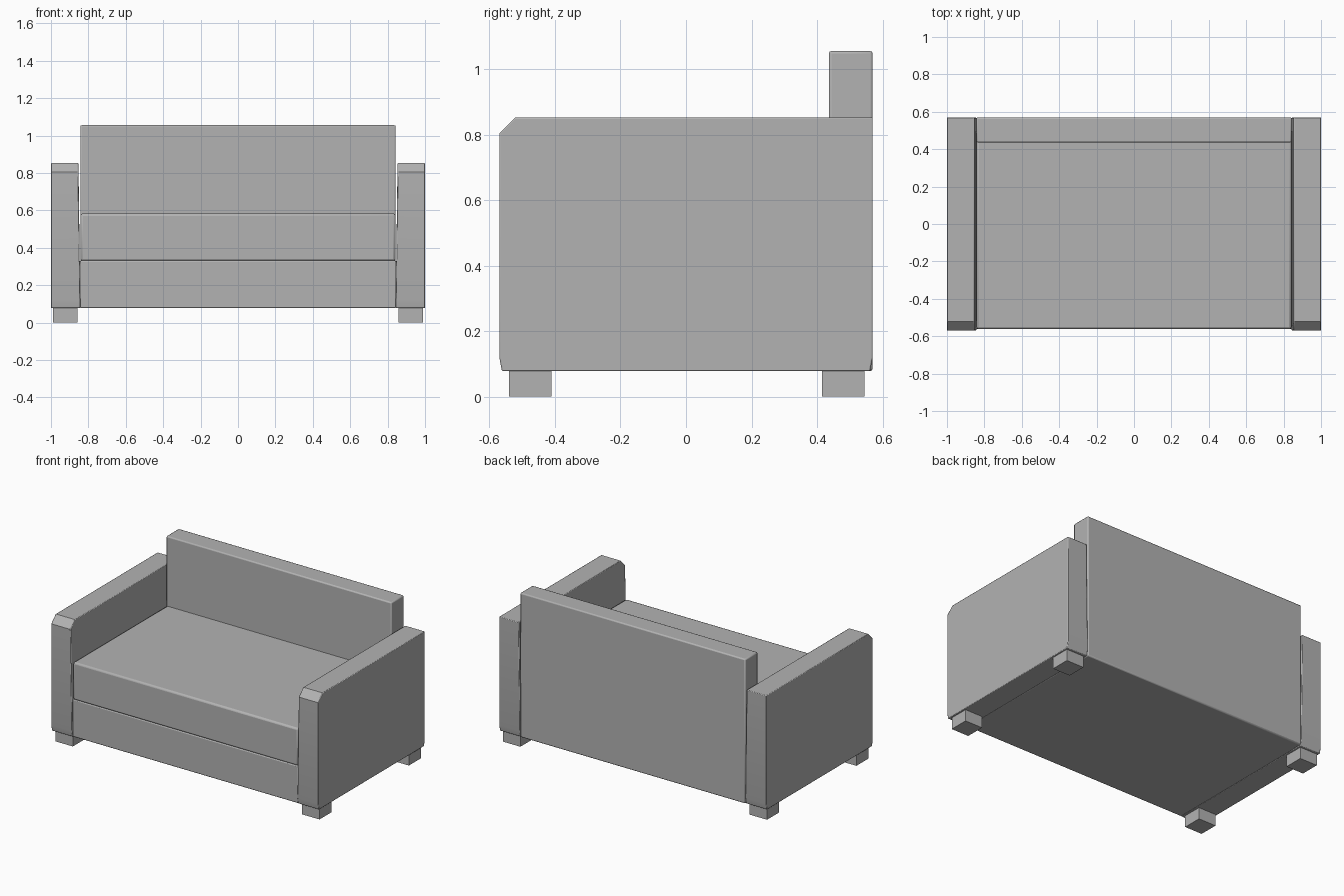
import bpy, bmesh, math

cube = bpy.data.objects.get("Cube")
if cube:
    bpy.data.objects.remove(cube, do_unlink=True)

grey = bpy.data.materials.new("grey_upholstery")
grey.use_nodes = True
colour = (0.45, 0.45, 0.45, 1)
grey.diffuse_color = colour
grey.node_tree.nodes["Principled BSDF"].inputs["Base Color"].default_value = colour


def prism(name, profile, x0, x1, bevel=0.0, lean=None):
    """Extrude a (y, z) side profile from x0 to x1, with soft edges."""
    bm = bmesh.new()
    face = bm.faces.new([bm.verts.new((x0, y, z)) for y, z in profile])
    new = bmesh.ops.extrude_face_region(bm, geom=[face])["geom"]
    for v in new:
        if isinstance(v, bmesh.types.BMVert):
            v.co.x = x1
    if lean:
        for v in bm.verts:
            lean(v)
    bmesh.ops.recalc_face_normals(bm, faces=bm.faces)
    mesh = bpy.data.meshes.new(name)
    bm.to_mesh(mesh)
    bm.free()
    mesh.materials.append(grey)
    obj = bpy.data.objects.new(name, mesh)
    bpy.context.collection.objects.link(obj)
    if bevel:
        mod = obj.modifiers.new("soft_edges", "BEVEL")
        mod.width = bevel
        mod.segments = 2
        mod.limit_method = "ANGLE"
        mod.angle_limit = math.radians(50)
        bpy.ops.object.select_all(action="DESELECT")
        obj.select_set(True)
        bpy.context.view_layer.objects.active = obj
        bpy.ops.object.shade_smooth_by_angle(angle=math.radians(40))
    return obj


def rect(y0, y1, z0, z1):
    return [(y0, z0), (y1, z0), (y1, z1), (y0, z1)]


def lean_inner(v):
    # The inner face of each armrest tapers outward towards the top
    if abs(v.co.x) < 0.9 and v.co.z > 0.5:
        v.co.x *= 1.012


# Armrests with a chamfered front top edge, and feet
arm = [(-0.562, 0.078), (0.562, 0.078), (0.57, 0.12), (0.57, 0.852),
       (-0.522, 0.852), (-0.57, 0.804), (-0.57, 0.12)]
for side, s in (("left", 1), ("right", -1)):
    prism(side + "_armrest", arm, s * 0.843, s * 1.0, 0.004, lean_inner)
    for end, y in (("front", -0.475), ("back", 0.48)):
        prism(f"{end}_{side}_foot", rect(y - 0.065, y + 0.065, 0, 0.085),
              s * 0.858, s * 0.988)

# Base, seat cushion and backrest between the armrests
prism("base", rect(-0.562, 0.5, 0.078, 0.331), -0.845, 0.845, 0.006)
prism("seat_cushion", rect(-0.562, 0.5, 0.329, 0.583), -0.842, 0.842, 0.012)
prism("backrest", rect(0.436, 0.57, 0.078, 1.055), -0.843, 0.843, 0.008)
